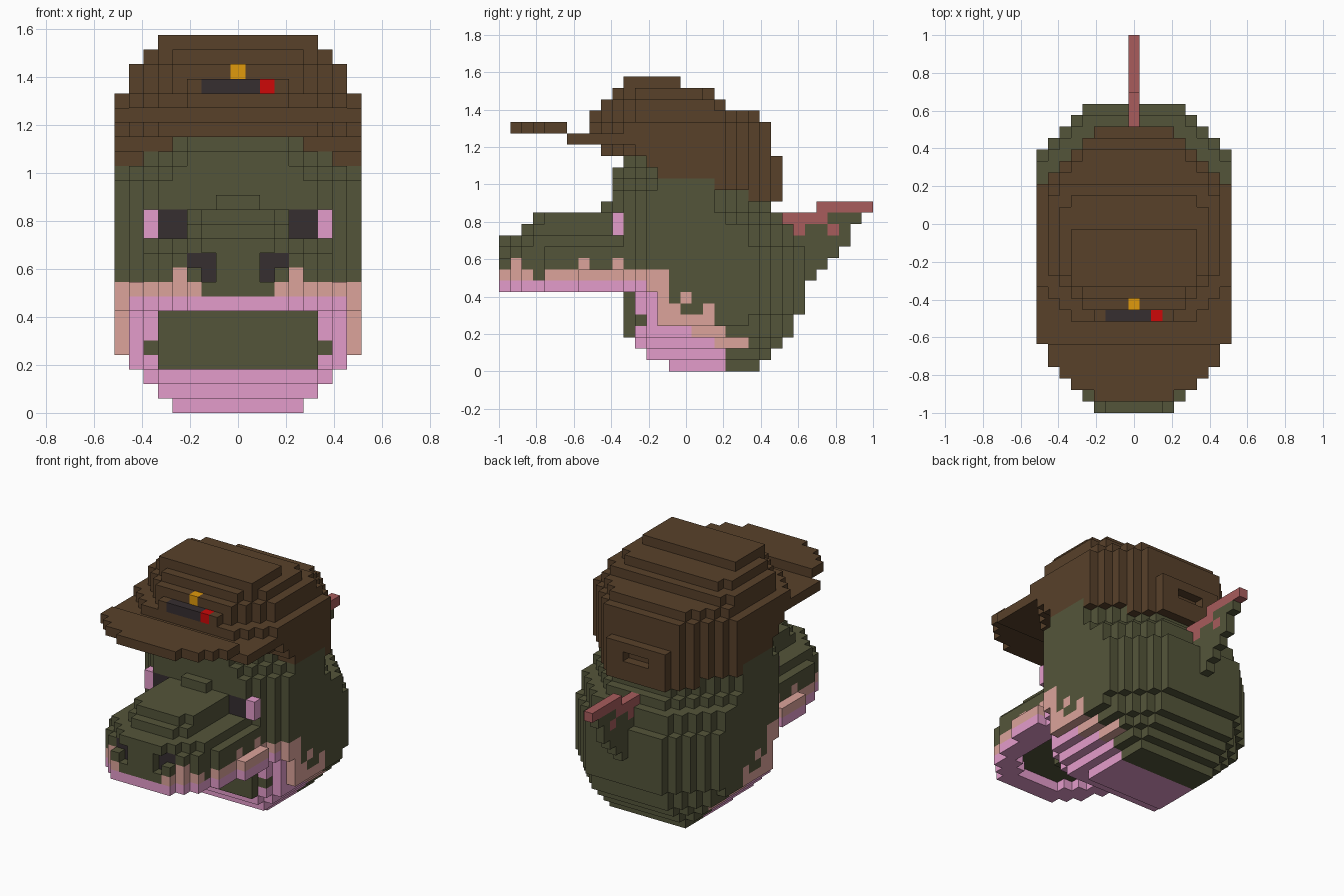
import bpy, bmesh

if "Cube" in bpy.data.objects:
    bpy.data.objects.remove(bpy.data.objects["Cube"])

V = 2 / 33                      # one block; grid is 17 x 33 x 26 blocks

# ---- colours
def lin(c):
    c /= 255
    return c / 12.92 if c <= 0.04045 else ((c + 0.055) / 1.055) ** 2.4

PALETTE = {
    "olive": (84, 85, 58), "brown": (88, 65, 42), "pink": (228, 156, 203),
    "tan": (220, 164, 155), "charcoal": (54, 46, 48), "gold": (224, 154, 12),
    "red": (205, 8, 8), "dusty_red": (168, 92, 92),
}
NAMES = list(PALETTE)
MATS = []
for n in NAMES:
    m = bpy.data.materials.new(n)
    m.diffuse_color = (*[lin(c) for c in PALETTE[n]], 1)
    m.use_nodes = True
    m.node_tree.nodes["Principled BSDF"].inputs["Base Color"].default_value = m.diffuse_color
    MATS.append(m)

cells = {}                      # (i, j, k) -> (part, colour)

def put(part, colour, i, j, k):
    cells[(i, j, k)] = (part, colour)

def slab(part, k, front, back, half, cut_f, cut_b, colour):
    """One layer with stepped diagonal corners; colour is a name or a rule."""
    for j in range(front, back + 1):
        w = min(half, half - cut_f + j - front, half - cut_b + back - j)
        for i in range(-w, w + 1):
            put(part, colour(i, j, k) if callable(colour) else colour, i, j, k)

# ---- body: pink jaw, ragged tan border, olive elsewhere
PINK_END = [19, 19, 18, 16, 14, 13, 13, 12]
TAN_END = [0, 0, 21, 19, 18, 15, 13, 14, 13]

def body_colour(i, j, k):
    a = abs(i)
    if j <= 13 and ((a <= 5 and 3 <= k <= 6) or (a == 6 and k == 4)):
        return "olive"
    if k < 8 and j <= PINK_END[k] and not (a == 8 and 4 <= k and j <= 14):
        return "pink"
    if (k < 9 and j <= TAN_END[k]) or (a == 8 and 4 <= k <= 8 and j <= 14) \
            or (j, k) in ((16, 6), (18, 5)):
        return "tan"
    return "olive"

fronts = [15, 13, 12] + [11] * 4 + [10] * 11 + [11]
backs = [22, 23, 24, 25, 25] + [26] * 6 + [25, 25, 24] + [23] * 5
halves = [4, 5, 6, 7] + [8] * 15
front_cuts = [0, 0, 1, 2] + [3] * 12 + [4, 5, 5]
back_cuts = [0, 1, 2, 3] + [4] * 9 + [5] * 6
for k, row in enumerate(zip(fronts, backs, halves, front_cuts, back_cuts)):
    slab("body", k, *row, body_colour)

# ---- snout: pink lip, tan gum line with spots
def snout_colour(i, j, k):
    a = abs(i)
    if k == 7:
        return "pink"
    if k == 8 and a <= 4 and 2 <= j <= 9:
        return "olive"
    if k == 8 and not (a <= 2 and j <= 2) and j != 3:
        return "tan"
    if k == 9 and j in (1, 7, 10) and a >= 4:
        return "tan"
    return "olive"

for k, f, w, c in [(7, 0, 6, 3), (8, 0, 6, 3), (9, 0, 6, 3), (10, 0, 6, 3),
                   (11, 0, 5, 3), (12, 2, 3, 1), (13, 3, 3, 1)]:
    slab("snout", k, f, 10, w, c, 0, snout_colour)
for s in (-1, 1):
    for k in range(7, 11):      # rounder front corners
        cells.pop((6 * s, 3, k))
    for j in range(7, 11):      # cheek ledge beside the snout
        put("snout", "pink", 7 * s, j, 7)
        put("snout", "tan", 7 * s, j, 8)
    for a, k in ((2, 9), (2, 10), (3, 10)):     # sunken nostrils
        cells.pop((s * a, 0, k))
        put("snout", "charcoal", s * a, 1, k)
    put("snout", "tan", 3 * s, 0, 8)
for i in (-1, 0, 1):
    put("snout", "olive", i, 9, 14)
for j in range(2, 10):          # hollow under the upper lip
    for i in range(-min(4, j), min(4, j) + 1):
        cells.pop((i, j, 7), None)

# ---- eyes
for s in (-1, 1):
    for k in (12, 13):
        for a, c in ((4, "charcoal"), (5, "charcoal"), (6, "pink")):
            put("eyes", c, s * a, 10, k)

# ---- cap crown: (layer, front, back, half width, front cut, back cut)
for layer in [(15, 22, 24, 8, 0, 5), (16, 19, 24, 8, 0, 5), (17, 14, 24, 8, 0, 5),
              (18, 13, 24, 8, 0, 5), (19, 9, 23, 8, 3, 4), (20, 8, 23, 8, 3, 4),
              (21, 8, 23, 8, 3, 4), (22, 8, 22, 7, 4, 3), (23, 9, 19, 7, 3, 1),
              (24, 10, 18, 6, 2, 1), (25, 11, 15, 5, 0, 0)]:
    slab("cap", *layer, "brown")
for i in (-1, 0, 1):            # slot in the back of the cap
    cells.pop((i, 24, 17), None)
    put("cap", "brown", i, 23, 17)

# ---- cap brim
for j, w in zip(range(1, 6), (3, 5, 6, 7, 7)):
    for i in range(-w, w + 1):
        put("brim", "brown", i, j, 21)
for j in range(6, 13):
    for i in range(-8, 9):
        put("brim", "brown", i, j, 20)

# ---- cap badge
for i in range(-2, 3):
    put("badge", "red" if i == 2 else "charcoal", i, 8, 22)
put("badge", "gold", 0, 9, 23)

# ---- thin tail fin with a red ridge
for k, end in zip(range(8, 14), (27, 28, 29, 30, 30, 31)):
    for j in range(25, end + 1):
        if (0, j, k) not in cells:
            put("tail", "olive", 0, j, k)
for k, js in ((12, (25, 26, 29)), (13, range(25, 29)), (14, range(28, 33))):
    for j in js:
        put("tail", "dusty_red", 0, j, k)

# ---- one mesh per part, outer faces only
QUADS = {
    (1, 0, 0): ((1, 0, 0), (1, 1, 0), (1, 1, 1), (1, 0, 1)),
    (-1, 0, 0): ((0, 0, 0), (0, 0, 1), (0, 1, 1), (0, 1, 0)),
    (0, 1, 0): ((0, 1, 0), (0, 1, 1), (1, 1, 1), (1, 1, 0)),
    (0, -1, 0): ((0, 0, 0), (1, 0, 0), (1, 0, 1), (0, 0, 1)),
    (0, 0, 1): ((0, 0, 1), (1, 0, 1), (1, 1, 1), (0, 1, 1)),
    (0, 0, -1): ((0, 0, 0), (0, 1, 0), (1, 1, 0), (1, 0, 0)),
}
for part in sorted({p for p, _ in cells.values()}):
    bm = bmesh.new()
    for (i, j, k), (p, colour) in cells.items():
        if p != part:
            continue
        for (dx, dy, dz), quad in QUADS.items():
            if (i + dx, j + dy, k + dz) in cells:
                continue
            face = bm.faces.new([bm.verts.new(((i - 0.5 + x) * V,
                                               (j + y) * V - 1,
                                               (k + z) * V)) for x, y, z in quad])
            face.material_index = NAMES.index(colour)
    bmesh.ops.remove_doubles(bm, verts=bm.verts, dist=0.001)
    mesh = bpy.data.meshes.new(part)
    bm.to_mesh(mesh)
    bm.free()
    for m in MATS:
        mesh.materials.append(m)
    bpy.context.collection.objects.link(bpy.data.objects.new(part, mesh))
